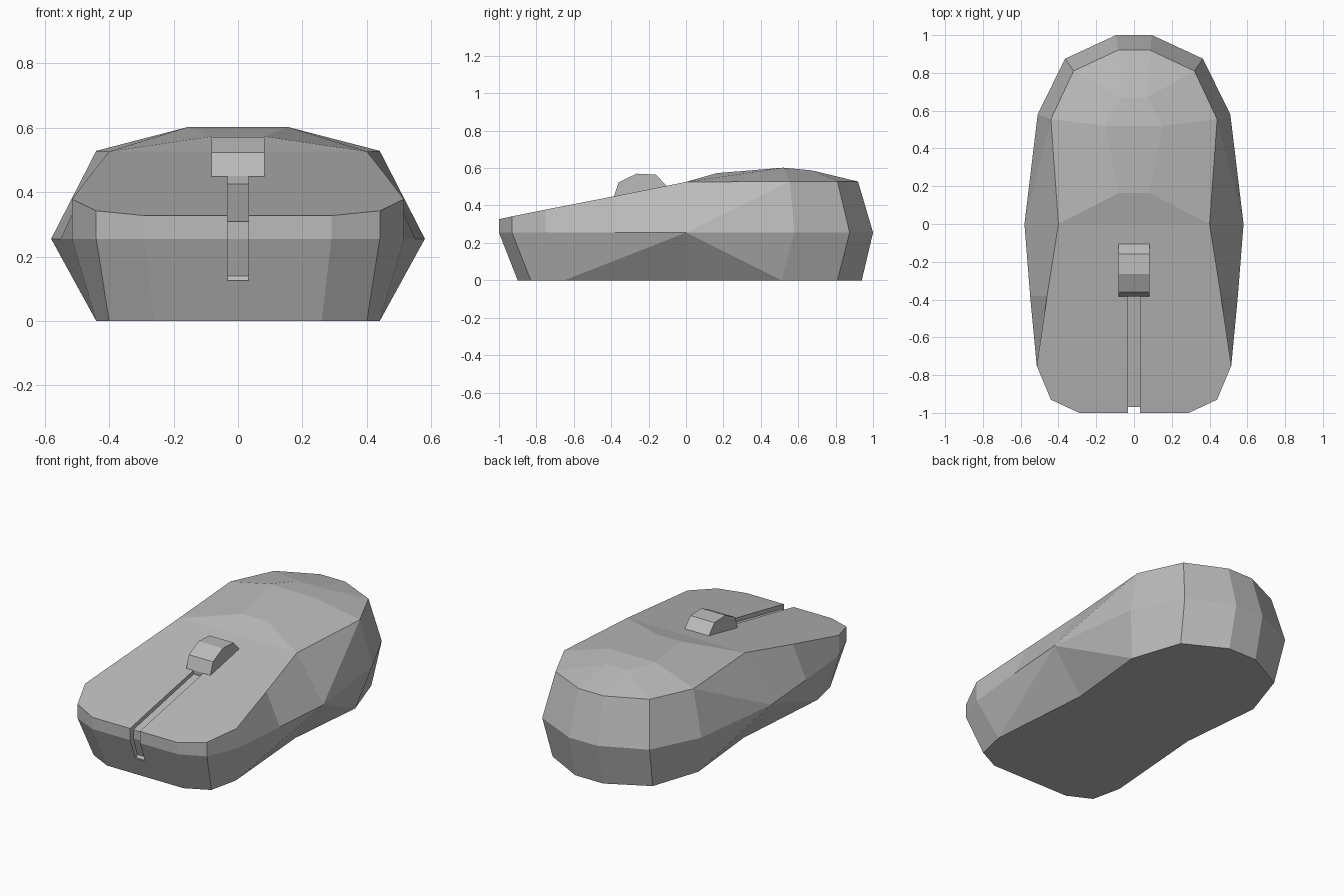
import bpy
import bmesh

cube = bpy.data.objects.get("Cube")
if cube:
    bpy.data.objects.remove(cube, do_unlink=True)

grey = bpy.data.materials.new("plain_grey")
grey.use_nodes = True
grey.diffuse_color = (0.5, 0.5, 0.5, 1)
grey.node_tree.nodes["Principled BSDF"].inputs["Base Color"].default_value = (0.5, 0.5, 0.5, 1)


def finish(name, bm):
    bmesh.ops.recalc_face_normals(bm, faces=bm.faces)
    mesh = bpy.data.meshes.new(name)
    bm.to_mesh(mesh)
    bm.free()
    mesh.materials.append(grey)
    obj = bpy.data.objects.new(name, mesh)
    bpy.context.scene.collection.objects.link(obj)
    return obj


def extrude_profile(name, profile, half_width):
    """Side profile (y, z) given thickness along x."""
    bm = bmesh.new()
    face = bm.faces.new([bm.verts.new((-half_width, y, z)) for y, z in profile])
    moved = bmesh.ops.extrude_face_region(bm, geom=[face])["geom"]
    bmesh.ops.translate(bm, vec=(2 * half_width, 0, 0),
                        verts=[v for v in moved if isinstance(v, bmesh.types.BMVert)])
    return finish(name, bm)


# Half outlines of the body, front to back
base = [(.26, -.90, 0), (.40, -.83, 0), (.44, -.65, 0), (.39, 0, 0),
        (.44, .51, 0), (.34, .81, 0), (.095, .94, 0)]
waist = [(x, y, .255) for x, y in
         [(.29, -1), (.44, -.93), (.515, -.75), (.55, -.38), (.58, 0),
          (.51, .58), (.365, .875), (.095, 1)]]
rim = [(.29, -1, .327), (.44, -.93, .342), (.515, -.75, .378), (.46, -.38, .45),
       (.40, 0, .526), (.44, .555, .528), (.32, .81, .528), (.085, .92, .528)]
crown = [(.08, .165, .573), (.155, .52, .602), (.07, .67, .588)]

bm = bmesh.new()
pairs = {}
for key, points in zip("bwrc", (base, waist, rim, crown)):
    for i, (x, y, z) in enumerate(points):
        pairs[key + str(i)] = [bm.verts.new((s * x, y, z)) for s in (1, -1)]


def both_sides(names):
    for side in (0, 1):
        bm.faces.new([pairs[n][side] for n in names.split()])


def bridge(a, b):
    """Face crossing the middle between two mirrored pairs."""
    bm.faces.new([pairs[a][0], pairs[a][1], pairs[b][1], pairs[b][0]])


# Lower flanks
for names in ("b0 b1 w1 w0", "b1 b2 w2 w1", "b2 w4 w3 w2", "b2 b3 w4", "b3 b4 w4",
              "b4 w5 w4", "b4 b5 w6 w5", "b5 b6 w7 w6"):
    both_sides(names)
# Upper flanks
for i in (0, 1, 2, 3, 5, 6):
    both_sides(f"w{i} w{i + 1} r{i + 1} r{i}")
both_sides("w4 r5 r4")
both_sides("w4 w5 r5")
# Domed palm rest
for names in ("r4 r5 c1 c0", "r5 r6 c2 c1", "r6 r7 c2"):
    both_sides(names)
# Faces across the middle
for a, b in ("b0 w0", "w0 r0", "r0 r1", "r1 r2", "r2 r3", "r3 r4", "r4 c0",
             "c0 c1", "c1 c2", "c2 r7", "r7 w7", "w7 b6") and [
                 p.split() for p in ("b0 w0", "w0 r0", "r0 r1", "r1 r2", "r2 r3", "r3 r4",
                                     "r4 c0", "c0 c1", "c1 c2", "c2 r7", "r7 w7", "w7 b6")]:
    bridge(a, b)
# Flat underside
bm.faces.new([pairs[f"b{i}"][0] for i in range(7)] + [pairs[f"b{i}"][1] for i in reversed(range(7))])
body = finish("mouse_body", bm)

# Groove between the two buttons, wrapping over the nose
cutter = extrude_profile("groove_cutter", [
    (-1.1, .125), (-.94, .125), (-.93, .14), (-.97, .255), (-.97, .308),
    (-.37, .428), (-.37, .7), (-1.1, .7)], .033)
cutter.hide_render = True
cutter.hide_viewport = True
cutter.display_type = 'WIRE'
groove = body.modifiers.new("button_groove", 'BOOLEAN')
groove.operation = 'DIFFERENCE'
groove.solver = 'EXACT'
groove.object = cutter

# Faceted scroll wheel
extrude_profile("scroll_wheel", [
    (-.38, .40), (-.385, .45), (-.36, .523), (-.265, .57), (-.16, .565),
    (-.105, .505), (-.105, .42)], .082)
